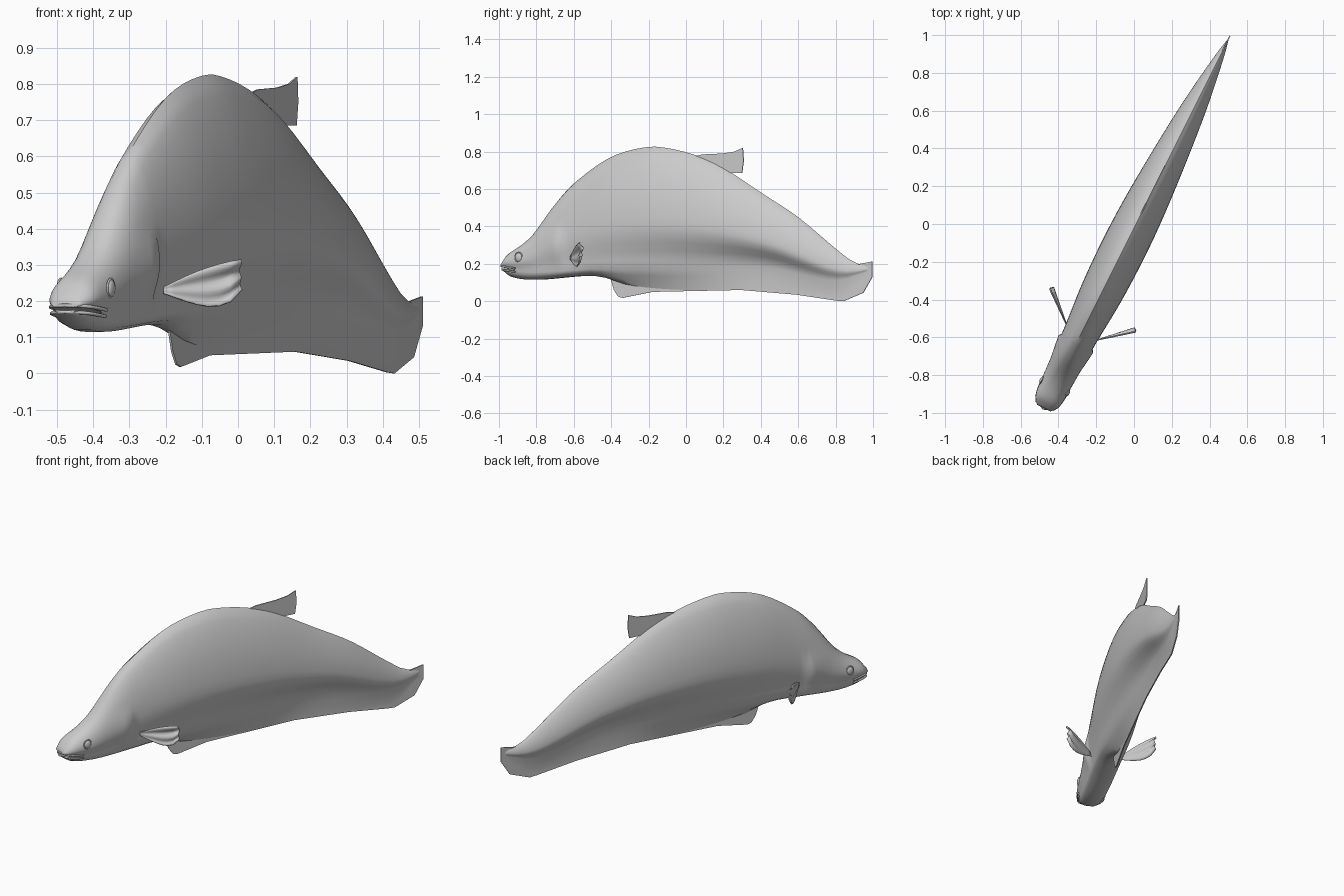
import bpy, bmesh, math
from mathutils import Vector

cube = bpy.data.objects.get("Cube")
if cube:
    bpy.data.objects.remove(cube, do_unlink=True)

grey = bpy.data.materials.new("plain grey")
grey.use_nodes = True
tone = (0.6, 0.6, 0.6, 1)
grey.diffuse_color = tone
grey.node_tree.nodes["Principled BSDF"].inputs["Base Color"].default_value = tone

# The fish is modelled along y, then swung round to its diagonal heading
HEADING = -math.atan(0.5)


def curve(points):
    """Smooth lookup through (position, value) pairs."""
    def slope(i):
        a, b = points[max(i - 1, 0)], points[min(i + 1, len(points) - 1)]
        return (b[1] - a[1]) / (b[0] - a[0])

    def look(p):
        p = min(max(p, points[0][0]), points[-1][0])
        for i in range(len(points) - 1):
            (a, va), (b, vb) = points[i], points[i + 1]
            if p <= b:
                t, d = (p - a) / (b - a), b - a
                return (va * (1 + 2 * t) * (1 - t) ** 2 + vb * t * t * (3 - 2 * t)
                        + d * t * (1 - t) * (slope(i) * (1 - t) - slope(i + 1) * t))
    return look


def finish(obj, angle=50):
    """Place, colour and smooth a part."""
    obj.rotation_euler.z = HEADING
    obj.location.x = 0.01
    obj.data.materials.append(grey)
    bpy.ops.object.select_all(action='DESELECT')
    obj.select_set(True)
    bpy.context.view_layer.objects.active = obj
    if obj.type == 'MESH':
        bpy.ops.object.shade_smooth_by_angle(angle=math.radians(angle))
    return obj


def make(name, verts, faces):
    mesh = bpy.data.meshes.new(name)
    mesh.from_pydata(verts, [], faces)
    bm = bmesh.new()
    bm.from_mesh(mesh)
    bmesh.ops.recalc_face_normals(bm, faces=bm.faces)
    bm.to_mesh(mesh)
    bm.free()
    obj = bpy.data.objects.new(name, mesh)
    bpy.context.collection.objects.link(obj)
    return obj


# Body profile curves along the length
back = curve([(-1.09, .205), (-1.05, .255), (-.97, .305), (-.9, .365), (-.78, .52), (-.67, .63),
              (-.45, .77), (-.23, .825), (-.1, .817), (.06, .78), (.22, .715), (.45, .58),
              (.67, .45), (.89, .285), (1, .21), (1.09, .19)])
belly = curve([(-1.09, .165), (-1.03, .13), (-.9, .115), (-.53, .135), (-.33, .085),
               (0, .06), (.4, .06), (.8, .035), (.95, .03), (1.09, .15)])
width = curve([(-1.09, .04), (-1.06, .064), (-1.02, .075), (-.9, .083), (-.67, .093),
               (-.4, .114), (-.1, .12), (.2, .108), (.67, .068), (1, .022), (1.09, .003)])
crease = curve([(-1.09, .18), (-.9, .155), (-.53, .17), (-.3, .17), (0, .175),
                (.5, .18), (.9, .11), (1.09, .16)])
pinch = curve([(-1.09, .85), (-.7, .78), (-.4, .62), (0, .38), (.45, .12), (.8, .25), (1.09, .5)])
roundness = curve([(-1.09, .4), (-.8, .5), (-.3, .62), (1.09, .72)])
WIDEST = .64


def half_section(s):
    """Points from the back ridge down to the keel on one side."""
    top, mid, low, w = back(s), crease(s), belly(s), width(s)
    out = []
    for i in range(17):
        u = (i / 16) ** 1.2
        if u < WIDEST:
            x = w * math.sin(math.pi / 2 * u / WIDEST) ** roundness(s)
        else:
            k = .5 - .5 * math.cos(math.pi * (u - WIDEST) / (1 - WIDEST))
            x = w * (1 + (pinch(s) - 1) * k)
        z = top + (mid - top) * u
        # raised gill cover with a sharp rear edge
        if -.84 < s < -.7 and .18 < z < .4:
            x += .014 * (s + .84) / .14 * math.sin(math.pi * (z - .18) / .22)
        out.append((x, z))
    blunt = max(0, min(1, (-.25 - s) / .4))
    for t in (.35, .7, 1):
        keel = (1 - t) * (1 - blunt) + math.sqrt(1 - .85 * t * t) * blunt
        out.append((max(.003, w * pinch(s) * keel), mid + (low - mid) * t))
    return out


stations = [-1.09, -1.08, -1.06, -1.04, -1.015, -.985, -.95, -.91, -.87, -.83, -.79, -.75,
            -.71, -.695] + [-.65 + i * .058 for i in range(31)]
verts, faces = [], []
for s in stations:
    half = half_section(s)
    ring = half + [(-x, z) for x, z in reversed(half[1:])]
    verts += [(x, s, z) for x, z in ring]
n = len(ring)
for r in range(len(stations) - 1):
    for i in range(n):
        j = (i + 1) % n
        faces.append((r * n + i, r * n + j, r * n + n + j, r * n + n + i))
faces += [tuple(range(n)), tuple(range(len(verts) - n, len(verts)))]
body = make("body", verts, faces)

# Mouth slit cut into the snout
bpy.ops.mesh.primitive_uv_sphere_add(segments=24, ring_count=12, location=(0, -1.06, .176))
cutter = bpy.context.object
cutter.name = "mouth_cutter"
cutter.scale = (.11, .085, .005)
cutter.rotation_euler.x = -.12
cutter.hide_render = True
cut = body.modifiers.new("mouth", 'BOOLEAN')
cut.operation, cut.object, cut.solver = 'DIFFERENCE', cutter, 'EXACT'
bpy.context.view_layer.objects.active = body
bpy.ops.object.modifier_apply(modifier=cut.name)
bpy.data.objects.remove(cutter, do_unlink=True)
finish(body)

# Slim lips follow the outline of the snout
for name, z, inset in (("upper_lip", .188, .003), ("lower_lip", .17, .006)):
    side = [(width(s) - inset, s, z - .12 * (s + 1.09)) for s in (-.985, -1.015, -1.05, -1.075)]
    path = side + [(0, -1.094, z)] + [(-x, y, h) for x, y, h in reversed(side)]
    data = bpy.data.curves.new(name, 'CURVE')
    data.dimensions, data.bevel_depth, data.bevel_resolution = '3D', .005, 2
    data.use_fill_caps = True
    spline = data.splines.new('POLY')
    spline.points.add(len(path) - 1)
    for point, co in zip(spline.points, path):
        point.co = (*co, 1)
    lip = bpy.data.objects.new(name, data)
    bpy.context.collection.objects.link(lip)
    finish(lip)


# Thin upright fins on the centre line
def plate(name, outline, thickness=.006):
    m = len(outline)
    v = [(x, s, z) for x in (-thickness / 2, thickness / 2) for s, z in outline]
    f = [tuple(range(m)), tuple(range(m, 2 * m))]
    f += [(i, (i + 1) % m, m + (i + 1) % m, m + i) for i in range(m)]
    return finish(make(name, v, f), 30)


plate("dorsal_fin", [(.03, .77), (.1, .785), (.22, .79), (.29, .8), (.34, .82), (.345, .75),
                     (.335, .685), (.27, .685), (.12, .7)])
plate("anal_and_tail_fin", [(-.51, .135), (-.45, .12), (-.43, .06), (-.405, .025), (-.38, .018),
                            (-.2, .05), (.33, .06), (.66, .035), (.9, .003), (.94, 0),
                            (1.06, .045), (1.114, .13), (1.114, .213), (1.04, .2), (.98, .2),
                            (.9, .15), (-.3, .15)])

# Paired pectoral fins with soft folds, and eyes
upper = curve([(0, .24), (.4, .28), (.75, .305), (1, .316)])
lower = curve([(0, .222), (.3, .2), (.6, .187), (.85, .2), (1, .235)])
RAYS, STEPS = 13, 8
for side, label in ((1, "left"), (-1, "right")):
    verts = []
    for i in range(STEPS):
        t = i / (STEPS - 1)
        for j in range(RAYS):
            k = j / (RAYS - 1)
            fold = .006 * t * math.sin(math.tau * 2 * k) + .008 * t * math.sin(math.pi * k)
            verts.append((side * (.085 + .17 * t - fold), -.65 + .14 * t + fold,
                          lower(t) + (upper(t) - lower(t)) * k))
    faces = [(i * RAYS + j, i * RAYS + j + 1, i * RAYS + RAYS + j + 1, i * RAYS + RAYS + j)
             for i in range(STEPS - 1) for j in range(RAYS - 1)]
    fin = make(label + "_pectoral_fin", verts, faces)
    fin.modifiers.new("thickness", 'SOLIDIFY').thickness = .006
    finish(fin)

    place = Vector((side * .077, -.962, .235))
    for name, minor, size in (("eye", None, .02), ("eye_rim", .003, .022)):
        if minor:
            bpy.ops.mesh.primitive_torus_add(major_radius=size, minor_radius=minor,
                                             major_segments=24, minor_segments=8)
        else:
            bpy.ops.mesh.primitive_uv_sphere_add(segments=20, ring_count=12, radius=size)
        eye = bpy.context.object
        eye.name = label + "_" + name
        for v in eye.data.vertices:
            x, y, z = v.co
            v.co = Vector((z * (1 if minor else .5), x, y * 1.2)) + place
        finish(eye)
